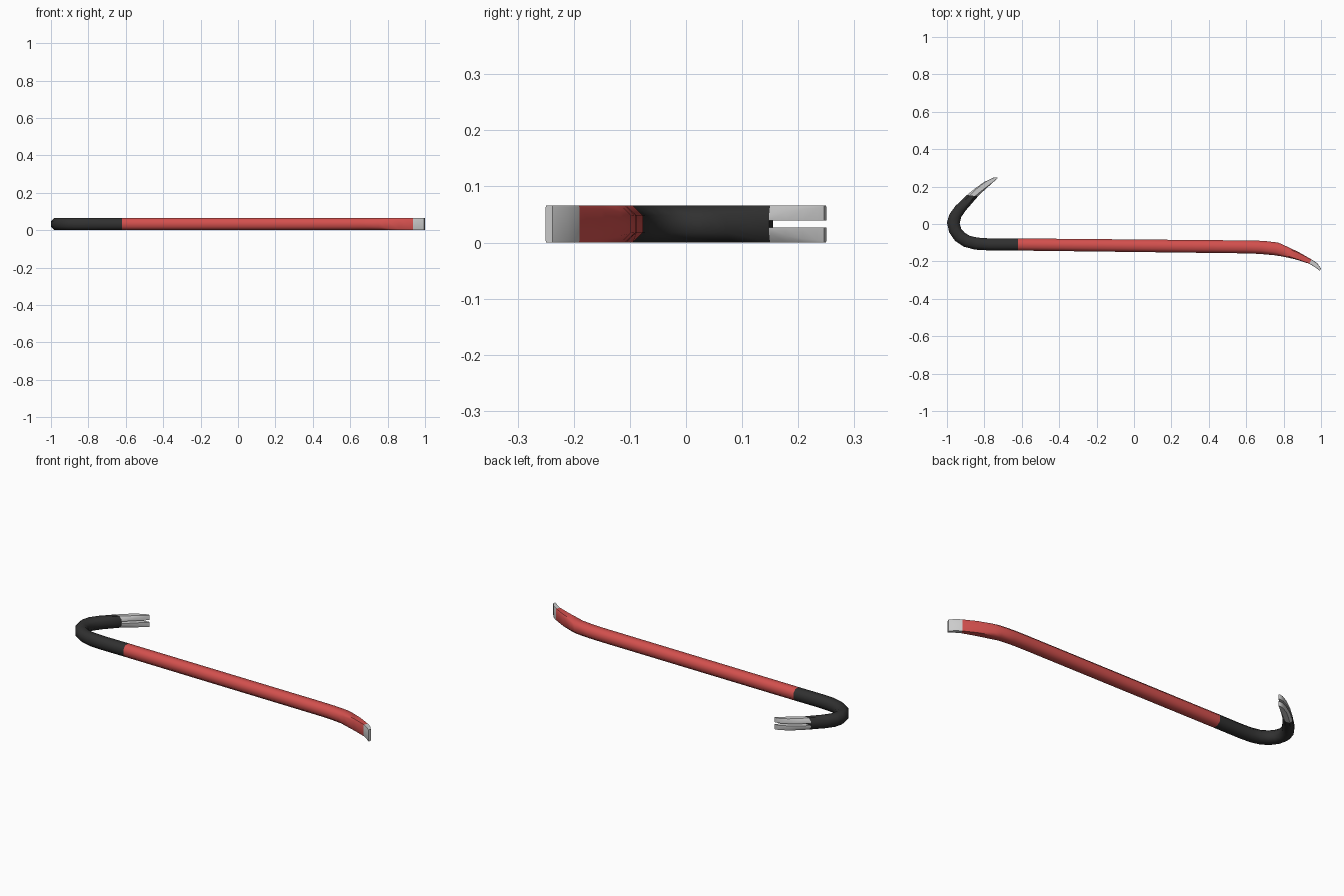
import bpy, bmesh
from math import radians

if "Cube" in bpy.data.objects:
    bpy.data.objects.remove(bpy.data.objects["Cube"])

H = 0.066          # bar height (z)
SLOT = 0.006       # half width of the nail slot


def material(name, rgb):
    m = bpy.data.materials.new(name)
    m.diffuse_color = (*rgb, 1)
    m.use_nodes = True
    m.node_tree.nodes["Principled BSDF"].inputs["Base Color"].default_value = m.diffuse_color
    return m


def octagon(c):
    # s runs 0..1 across the bar, second value is z from the mid-plane
    h, k = H / 2, c * H
    return [(0, -h + k), (c, -h), (1 - c, -h), (1, -h + k),
            (1, h - k), (1 - c, h), (c, h), (0, h - k)]


def half_octagon(c):
    h, k = H / 2, c * H
    return [(0, SLOT), (1, SLOT), (1, h - k), (1 - c, h), (c, h), (0, h - k)]


def loft(name, stations, section, mat=None, flip=False):
    # each station: outer x, y, inner x, y, chamfer
    bm = bmesh.new()
    rings = []
    for ox, oy, ix, iy, c in stations:
        rings.append([bm.verts.new((ox + (ix - ox) * s, oy + (iy - oy) * s,
                                    H / 2 + (-z if flip else z)))
                      for s, z in section(c)])
    n = len(rings[0])
    for a, b in zip(rings, rings[1:]):
        for i in range(n):
            j = (i + 1) % n
            bm.faces.new((a[i], a[j], b[j], b[i]))
    bm.faces.new(rings[0])
    bm.faces.new(rings[-1])
    bmesh.ops.recalc_face_normals(bm, faces=bm.faces)
    me = bpy.data.meshes.new(name)
    bm.to_mesh(me)
    bm.free()
    ob = bpy.data.objects.new(name, me)
    bpy.context.collection.objects.link(ob)
    if mat:
        me.materials.append(mat)
    bpy.ops.object.select_all(action='DESELECT')
    ob.select_set(True)
    bpy.context.view_layer.objects.active = ob
    bpy.ops.object.shade_smooth_by_angle(angle=radians(50))
    return ob


red = material("red_paint", (0.65, 0.08, 0.075))
black = material("black_paint", (0.03, 0.03, 0.03))

# Claw: two prongs either side of the slot
claw = [(-0.893, 0.155, -0.834, 0.148, 0.25),
        (-0.848, 0.192, -0.803, 0.178, 0.18),
        (-0.800, 0.225, -0.770, 0.208, 0.10),
        (-0.755, 0.247, -0.740, 0.235, 0.06),
        (-0.733, 0.250, -0.727, 0.246, 0.04)]
loft("claw_prong_upper", claw, half_octagon)
loft("claw_prong_lower", claw, half_octagon, flip=True)

# Hooked black end
C = 0.27
hook = [(-0.893, 0.155, -0.834, 0.148, 0.25),
        (-0.955, 0.096, -0.900, 0.072, C), (-0.987, 0.052, -0.924, 0.037, C),
        (-1.000, 0.008, -0.932, 0.003, C), (-0.988, -0.045, -0.924, -0.025, C),
        (-0.957, -0.090, -0.905, -0.047, C), (-0.910, -0.121, -0.877, -0.064, C),
        (-0.850, -0.137, -0.835, -0.073, C), (-0.780, -0.141, -0.775, -0.077, C),
        (-0.620, -0.142, -0.620, -0.077, C)]
loft("hook", hook, octagon, black)

# Red shaft bending into the flattened pry end
shaft = [(-0.620, -0.142, -0.620, -0.077, C),
         (0.600, -0.157, 0.600, -0.088, C),
         (0.675, -0.160, 0.690, -0.090, C),
         (0.750, -0.167, 0.770, -0.099, 0.25),
         (0.790, -0.173, 0.808, -0.116, 0.18),
         (0.860, -0.188, 0.880, -0.150, 0.10),
         (0.936, -0.212, 0.950, -0.190, 0.05)]
loft("shaft", shaft, octagon, red)

# Bare metal pry tip
tip = [(0.936, -0.212, 0.950, -0.190, 0.05),
       (0.965, -0.229, 0.980, -0.210, 0.05),
       (0.994, -0.250, 1.000, -0.238, 0.05)]
loft("pry_tip", tip, octagon)
